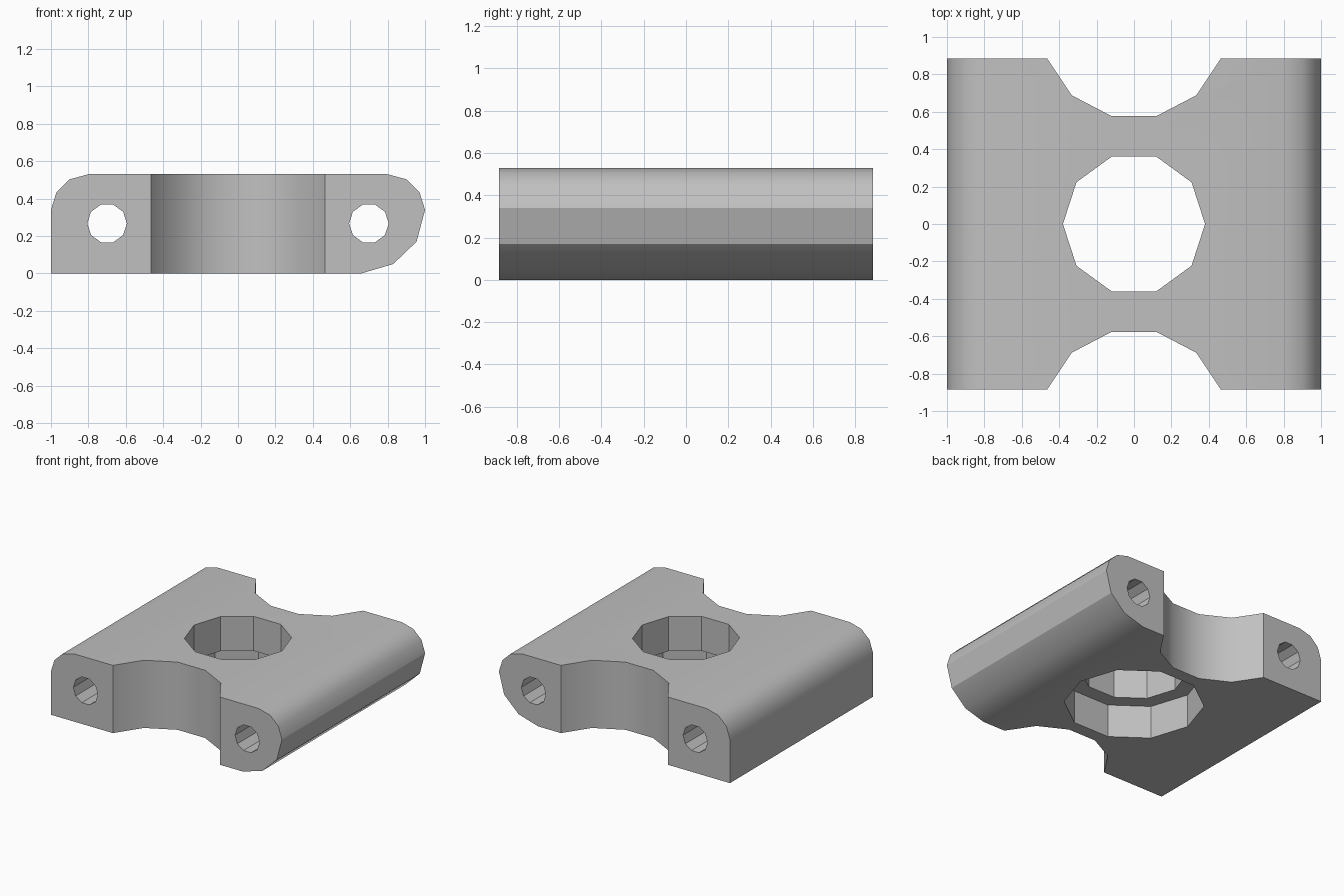
import bpy
import bmesh
import math

cube = bpy.data.objects.get("Cube")
if cube:
    bpy.data.objects.remove(cube, do_unlink=True)

HEIGHT, HALF_DEPTH = 0.53, 0.885

grey = bpy.data.materials.new("plain grey")
grey.use_nodes = True
COLOUR = (0.53, 0.53, 0.53, 1)
grey.diffuse_color = COLOUR
grey.node_tree.nodes["Principled BSDF"].inputs["Base Color"].default_value = COLOUR


def prism(name, outline, axis, low, high):
    """Extrude a 2D outline along y (outline in xz) or z (outline in xy)."""
    bm = bmesh.new()
    verts = [bm.verts.new((a, low, b) if axis == "y" else (a, b, low)) for a, b in outline]
    face = bm.faces.new(verts)
    top = bmesh.ops.extrude_face_region(bm, geom=[face])["geom"]
    shift = (0, high - low, 0) if axis == "y" else (0, 0, high - low)
    bmesh.ops.translate(bm, vec=shift, verts=[v for v in top if isinstance(v, bmesh.types.BMVert)])
    bmesh.ops.recalc_face_normals(bm, faces=bm.faces)
    mesh = bpy.data.meshes.new(name)
    bm.to_mesh(mesh)
    bm.free()
    mesh.materials.append(grey)
    obj = bpy.data.objects.new(name, mesh)
    bpy.context.collection.objects.link(obj)
    return obj


def ring(radius, sides, cx=0, cy=0):
    steps = [math.tau * i / sides for i in range(sides)]
    return [(cx + radius * math.cos(t), cy + radius * math.sin(t)) for t in steps]


# Link body: square lower left edge, rounded everywhere else
shoulder = [(1, 0.34), (0.97, 0.435), (0.9, 0.503), (0.8, HEIGHT)]
profile = [(-1, 0), (0.66, 0), (0.83, 0.05), (0.955, 0.17)] + shoulder
profile += [(-x, z) for x, z in reversed(shoulder)]
body = prism("link_body", profile, "y", -HALF_DEPTH, HALF_DEPTH)

cutters = []

# Scalloped recesses at the front and back
half = [(0.53, 0.985), (0.464, HALF_DEPTH), (0.333, 0.688), (0.12, 0.577)]
scallop = half + [(-x, y) for x, y in reversed(half)]
for side in (-1, 1):
    outline = [(x, side * y) for x, y in scallop]
    cutters.append(prism("scallop_cutter", outline, "z", -0.1, HEIGHT + 0.1))

# Central hole with a wider counterbore underneath
cutters.append(prism("centre_hole_cutter", ring(0.38, 10), "z", -0.1, HEIGHT + 0.1))
cutters.append(prism("counterbore_cutter", ring(0.5, 10), "z", -0.1, 0.26))

# Pin holes running front to back
for side in (-1, 1):
    cutters.append(prism("pin_hole_cutter", ring(0.106, 10, side * 0.7, 0.267), "y", -1, 1))

bpy.ops.object.select_all(action="DESELECT")
bpy.context.view_layer.objects.active = body
body.select_set(True)
for cutter in cutters:
    cutter.hide_render = True
    cut = body.modifiers.new("cut", "BOOLEAN")
    cut.operation = "DIFFERENCE"
    cut.solver = "EXACT"
    cut.object = cutter
    bpy.ops.object.modifier_apply(modifier=cut.name)
    bpy.data.objects.remove(cutter, do_unlink=True)

bpy.ops.object.shade_smooth_by_angle(angle=math.radians(30))
